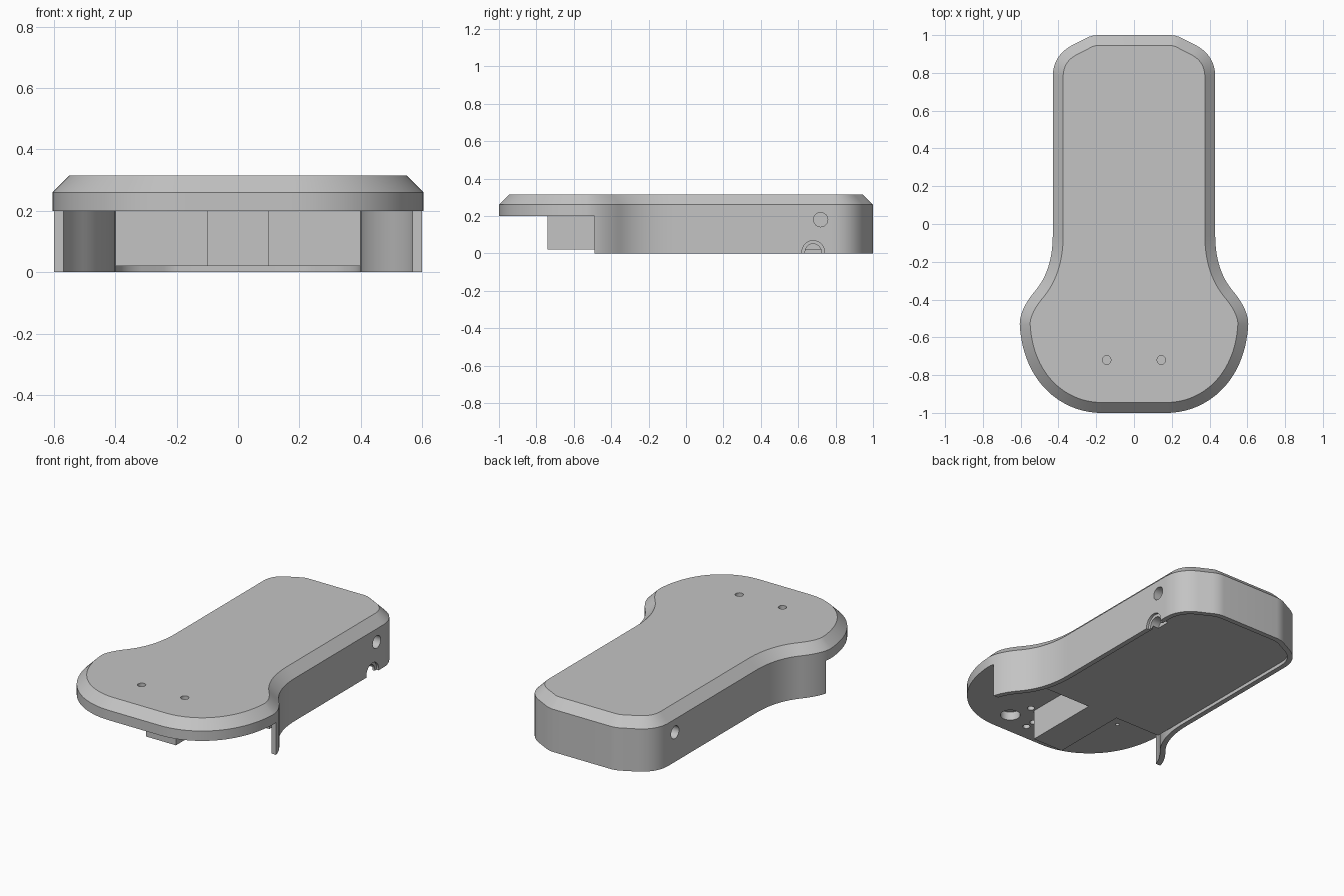
import bpy, bmesh, math
from mathutils import Vector
from mathutils.geometry import interpolate_bezier

old = bpy.data.objects.get("Cube")
if old:
    bpy.data.objects.remove(old, do_unlink=True)

grey = bpy.data.materials.new("plain grey")
grey.use_nodes = True
grey.diffuse_color = (0.55, 0.55, 0.55, 1)
grey.node_tree.nodes["Principled BSDF"].inputs["Base Color"].default_value = grey.diffuse_color


def curve(a, h1, h2, b, n=14):
    pts = [Vector((*p, 0)) for p in (a, h1, h2, b)]
    return [(p.x, p.y) for p in interpolate_bezier(*pts, n)]


def bend(a, c, b, n=14):
    a, c, b = Vector(a), Vector(c), Vector(b)
    return curve(a, a.lerp(c, 2 / 3), b.lerp(c, 2 / 3), b, n)


def mirrored(pts):
    return [(-x, y) for x, y in reversed(pts)]


def inset(pts, dist):
    # Move a clockwise closed outline inwards
    out = []
    for i, p in enumerate(pts):
        p = Vector(p)
        d1 = (p - Vector(pts[i - 1])).normalized()
        d2 = (Vector(pts[(i + 1) % len(pts)]) - p).normalized()
        n1, n2 = Vector((d1.y, -d1.x)), Vector((d2.y, -d2.x))
        out.append(tuple(p + (n1 + n2) * dist / (1 + n1.dot(n2))))
    return out


def clip(pts, y_end):
    # Keep the run from the back down to a given y
    out = []
    for p, q in zip(pts, pts[1:]):
        out.append(p)
        if q[1] < y_end:
            t = (p[1] - y_end) / (p[1] - q[1])
            out.append((p[0] + t * (q[0] - p[0]), y_end))
            break
    return out


def loft(name, layers):
    bm = bmesh.new()
    rings = [[bm.verts.new((x, y, z)) for x, y in pts] for pts, z in layers]
    n = len(rings[0])
    for lo, hi in zip(rings, rings[1:]):
        for i in range(n):
            j = (i + 1) % n
            bm.faces.new((lo[i], lo[j], hi[j], hi[i]))
    bm.faces.new(rings[0])
    bm.faces.new(rings[-1])
    bmesh.ops.recalc_face_normals(bm, faces=bm.faces)
    mesh = bpy.data.meshes.new(name)
    bm.to_mesh(mesh)
    bm.free()
    mesh.materials.append(grey)
    ob = bpy.data.objects.new(name, mesh)
    bpy.context.collection.objects.link(ob)
    return ob


def select(ob):
    bpy.ops.object.select_all(action="DESELECT")
    ob.select_set(True)
    bpy.context.view_layer.objects.active = ob


def drill(targets, centre, radius, depth, sideways=False):
    turn = (0, math.pi / 2, 0) if sideways else (0, 0, 0)
    bpy.ops.mesh.primitive_cylinder_add(vertices=32, radius=radius, depth=2 * depth,
                                        location=centre, rotation=turn)
    cutter = bpy.context.object
    cutter.name = "hole_cutter"
    cutter.hide_render = True
    cutter.data.materials.append(grey)
    for ob in targets:
        select(ob)
        mod = ob.modifiers.new("hole", "BOOLEAN")
        mod.operation = "DIFFERENCE"
        mod.solver = "EXACT"
        mod.object = cutter
        bpy.ops.object.modifier_apply(modifier=mod.name)
    bpy.data.objects.remove(cutter, do_unlink=True)


# Paddle-shaped outline, right half from back to front
half = bend((0.19, 1), (0.23, 1), (0.27, 0.975), 6)
half += bend((0.33, 0.945), (0.43, 0.89), (0.43, 0.78))
half += bend((0.43, -0.06), (0.43, -0.24), (0.52, -0.35))
half += bend((0.52, -0.35), (0.605, -0.45), (0.605, -0.53))[1:]
half += curve((0.605, -0.53), (0.59, -0.83), (0.39, -1), (0.17, -1), 28)[1:]
outline = half + mirrored(half)
inner_half = inset(outline, 0.03)[:len(half)]

# Top plate with a chamfered rim
plate = loft("top_plate", [(outline, 0.2), (outline, 0.26), (inset(outline, 0.055), 0.315)])

# Thin skirt wall, open at the front
outer, inner = clip(half, -0.49), clip(inner_half, -0.49)
ring = mirrored(outer) + outer + inner[::-1] + mirrored(inner)[::-1]
wall = loft("side_wall", [(ring, 0), (ring, 0.2)])

# Body filling the handle, with a narrow tongue towards the front
side = [(min(x, 0.4), y) for x, y in inner_half if y > -0.05]
side += [(0.4, -0.27), (0.1, -0.27), (0.1, -0.74)]
core_outline = side + mirrored(side)
core = loft("inner_body", [(core_outline, 0.02), (core_outline, 0.2)])

# Round ports on both sides, stepped notch on one side
for s in (-1, 1):
    drill([plate, wall, core], (s * 0.43, 0.72, 0.18), 0.038, 0.07, True)
drill([wall], (0.43, 0.68, 0.008), 0.06, 0.015, True)
drill([wall, core], (0.43, 0.68, 0.008), 0.043, 0.07, True)

# Holes in the top and underside of the plate
for s in (-1, 1):
    drill([plate], (s * 0.145, -0.72, 0.315), 0.023, 0.05)
    drill([plate], (s * 0.35, -0.56, 0.2), 0.011, 0.04)
drill([plate], (0.17, -0.86, 0.2), 0.055, 0.05)
for x, y in ((0.13, -0.73), (0.02, -0.84), (0.02, -0.9)):
    drill([plate], (x, y, 0.2), 0.02, 0.04)

for ob in (plate, wall, core):
    select(ob)
    bpy.ops.object.shade_smooth_by_angle(angle=math.radians(25))
